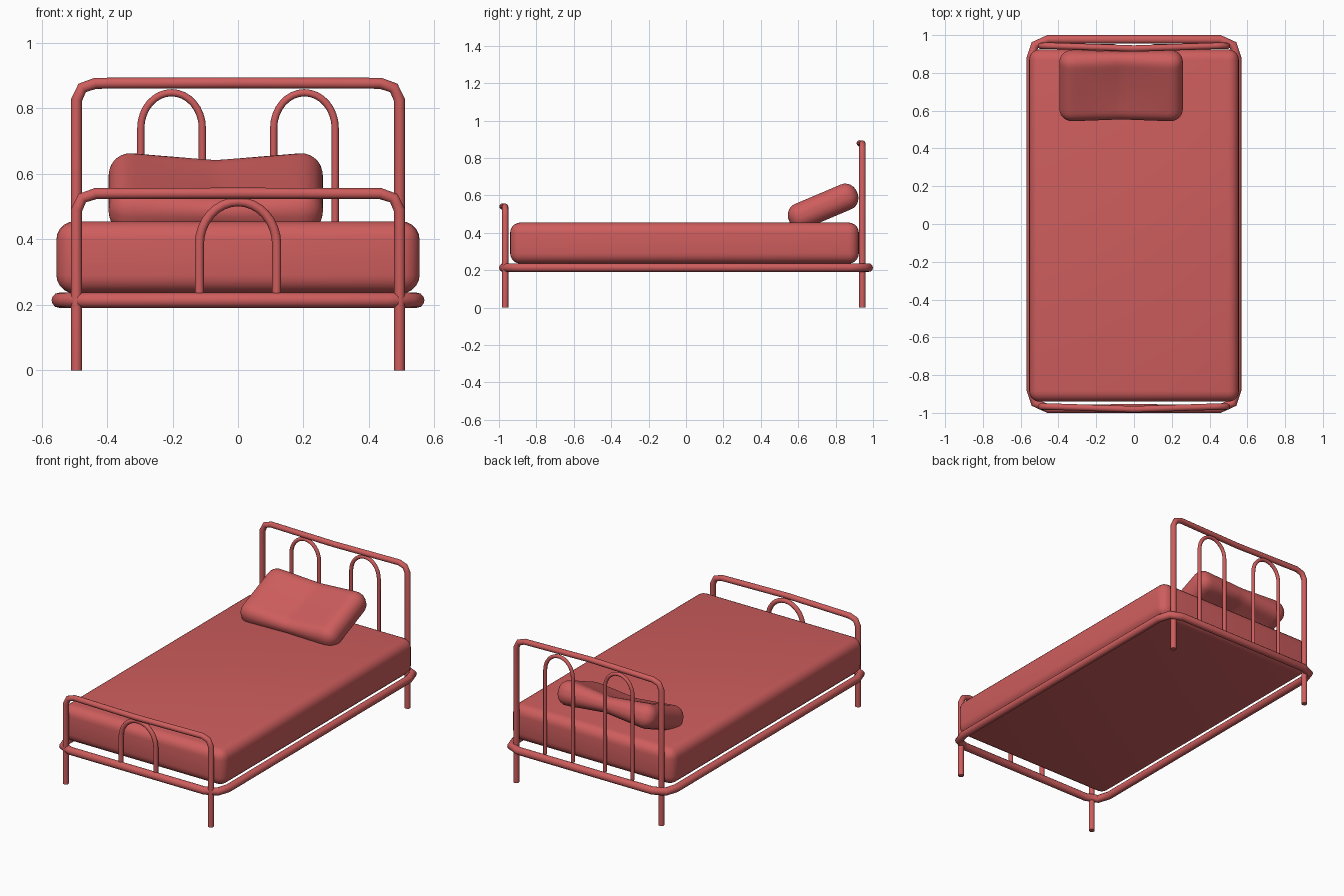
import bpy
import bmesh
import math
from mathutils import Matrix, Vector

cube = bpy.data.objects.get("Cube")
if cube:
    bpy.data.objects.remove(cube, do_unlink=True)

RED = (0.62, 0.11, 0.11, 1.0)
red = bpy.data.materials.new("soft_red")
red.use_nodes = True
red.diffuse_color = RED
red.node_tree.nodes["Principled BSDF"].inputs["Base Color"].default_value = RED


def select_only(obj):
    bpy.ops.object.select_all(action="DESELECT")
    obj.select_set(True)
    bpy.context.view_layer.objects.active = obj


def tube(name, points, radius, closed=False):
    """Round metal tube along a path, turned into a mesh."""
    curve = bpy.data.curves.new(name, "CURVE")
    curve.dimensions = "3D"
    curve.bevel_depth = radius
    curve.bevel_resolution = 4
    curve.use_fill_caps = True
    spline = curve.splines.new("POLY")
    spline.points.add(len(points) - 1)
    for slot, p in zip(spline.points, points):
        slot.co = (*p, 1)
    spline.use_cyclic_u = closed
    obj = bpy.data.objects.new(name, curve)
    bpy.context.collection.objects.link(obj)
    curve.materials.append(red)
    select_only(obj)
    bpy.ops.object.convert(target="MESH")
    bpy.ops.object.shade_smooth_by_angle(angle=math.radians(50))
    return obj


def end_frame(name, y, top):
    """Two legs joined by a top rail with cut corners and a slight bow."""
    half = [(0.493, y, 0), (0.493, y, top - 0.05),
            (0.476, y, top - 0.014), (0.435, y, top)]
    mirrored = [(-px, py, pz) for px, py, pz in reversed(half)]
    tube(name, half + [(0, y - 0.014, top + 0.001)] + mirrored, 0.017)


def arch(name, x, y, half_width, spring, top, radius):
    """Hoop with straight legs standing on the base rail."""
    steps = 16
    path = [(x + half_width, y, 0.225)]
    for i in range(steps + 1):
        a = math.pi * i / steps
        path.append((x + half_width * math.cos(a), y,
                     spring + (top - spring) * math.sin(a)))
    path.append((x - half_width, y, 0.225))
    tube(name, path, radius)


# Metal frame
FOOT_Y, HEAD_Y = -0.967, 0.943
end_frame("footboard_frame", FOOT_Y, 0.54)
end_frame("headboard_frame", HEAD_Y, 0.877)
arch("footboard_arch", 0, FOOT_Y, 0.118, 0.385, 0.515, 0.014)
for side, x in (("left", 0.203), ("right", -0.203)):
    arch("headboard_arch_" + side, x, HEAD_Y, 0.094, 0.74, 0.848, 0.011)

# Base rail with cut corners
corner = [(0.547, 0.875), (0.525, 0.947), (0.455, 0.977)]
rail = []
for sx, sy in ((1, 1), (-1, 1), (-1, -1), (1, -1)):
    pts = corner if sx * sy > 0 else corner[::-1]
    rail += [(sx * px, sy * py, 0.214) for px, py in pts]
tube("base_rail", rail, 0.023, closed=True)


def rounded_box(name, half, radius, cuts):
    """Finely divided box whose edges are pulled onto a radius."""
    bm = bmesh.new()
    bmesh.ops.create_cube(bm, size=2)
    bmesh.ops.subdivide_edges(bm, edges=bm.edges[:], cuts=cuts, use_grid_fill=True)
    for v in bm.verts:
        p = Vector([c * h for c, h in zip(v.co, half)])
        core = Vector([max(r - h, min(h - r, c)) for c, h, r in zip(p, half, radius)])
        v.co = core
        away = Vector([(c - q) / r for c, q, r in zip(p, core, radius)])
        if away.length > 0:
            away.normalize()
            v.co = core + Vector([a * r for a, r in zip(away, radius)])
    mesh = bpy.data.meshes.new(name)
    bm.to_mesh(mesh)
    bm.free()
    mesh.materials.append(red)
    obj = bpy.data.objects.new(name, mesh)
    bpy.context.collection.objects.link(obj)
    return obj


# Mattress
bm = bmesh.new()
bmesh.ops.create_cube(bm, size=1, matrix=Matrix.Diagonal((1.11, 1.865, 0.22, 1)))
bmesh.ops.bevel(bm, geom=bm.edges[:], offset=0.056, segments=5, profile=0.5,
                affect="EDGES", clamp_overlap=True)
mesh = bpy.data.meshes.new("mattress")
bm.to_mesh(mesh)
bm.free()
mesh.materials.append(red)
mattress = bpy.data.objects.new("mattress", mesh)
mattress.location = (0, -0.008, 0.345)
bpy.context.collection.objects.link(mattress)
select_only(mattress)
bpy.ops.object.shade_smooth_by_angle(angle=math.radians(40))

# Pillow, pinched across the middle and leaning on the headboard
HALF = (0.327, 0.198, 0.074)
pillow = rounded_box("pillow", HALF, (0.07, 0.065, 0.07), 23)
for v in pillow.data.vertices:
    u = abs(v.co.x) / HALF[0]
    w = abs(v.co.y) / HALF[1]
    pinch = max(0, 1 - u / 0.85)
    v.co.z *= 1 - pinch * (0.28 + 0.15 * (1 - w * w))
    v.co.y *= 1 - 0.04 * pinch
pillow.rotation_euler.x = math.radians(23)
pillow.location = (-0.068, 0.733, 0.54)
select_only(pillow)
bpy.ops.object.shade_smooth_by_angle(angle=math.radians(60))
